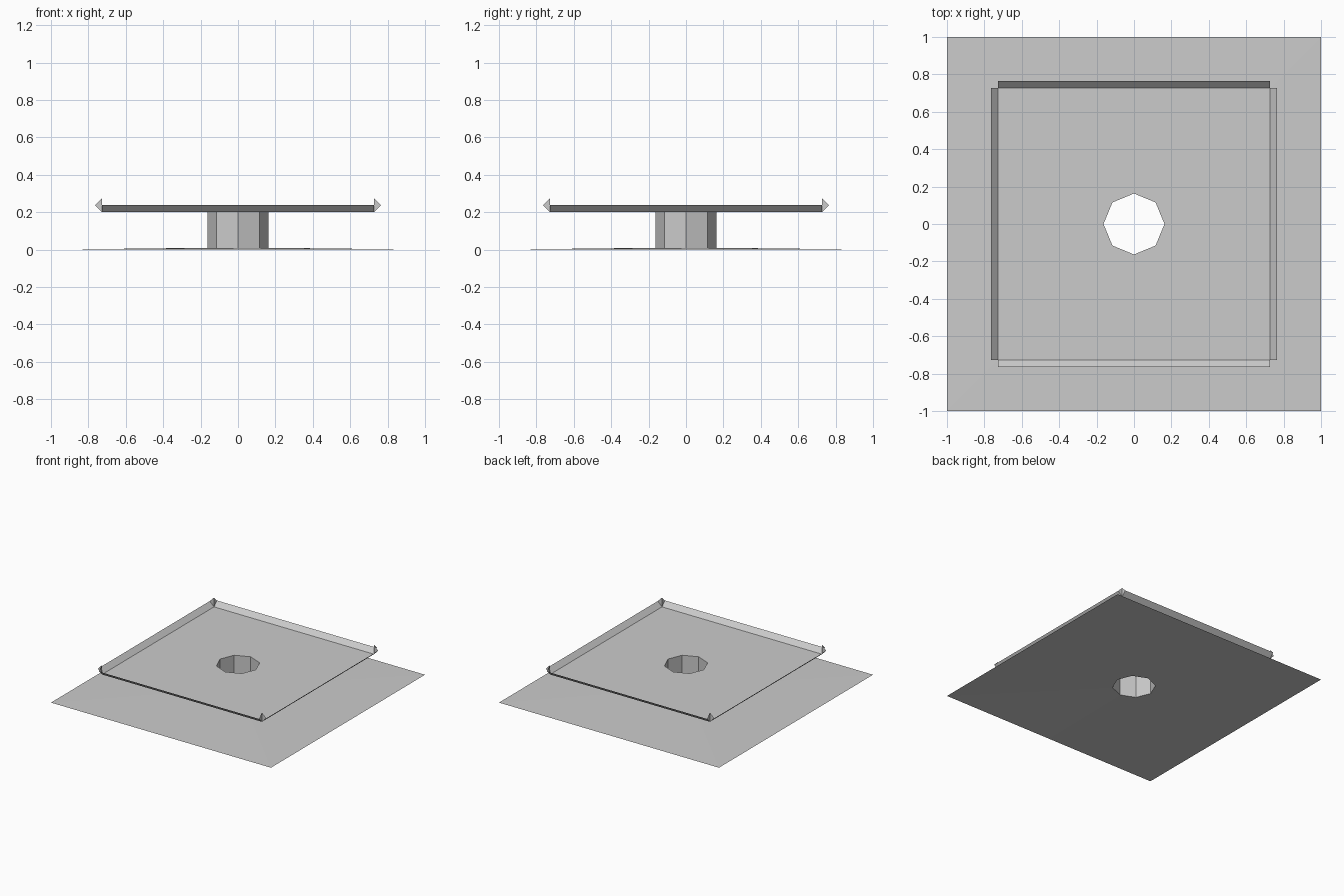
import bpy
import math
from mathutils import Matrix

cube = bpy.data.objects.get("Cube")
if cube:
    bpy.data.objects.remove(cube, do_unlink=True)

# Bare sheet metal
metal = bpy.data.materials.new("grey sheet metal")
metal.use_nodes = True
grey = (0.6, 0.6, 0.6, 1)
metal.diffuse_color = grey
metal.node_tree.nodes["Principled BSDF"].inputs["Base Color"].default_value = grey

HOLE = 0.163      # radius of the octagonal pipe
BASE = 1.0        # half width of the base sheet
RIM = 0.01        # height of the base sheet at the pipe
TRAY = 0.727      # half width of the tray
FLOOR = 0.2       # height of the tray
LIP = 0.038       # outward and upward run of the lip


def make_object(name, verts, faces):
    mesh = bpy.data.meshes.new(name)
    mesh.from_pydata(verts, [], faces)
    mesh.materials.append(metal)
    mesh.update()
    obj = bpy.data.objects.new(name, mesh)
    bpy.context.collection.objects.link(obj)
    return obj


def octagon(z):
    return [(HOLE * math.cos(i * math.pi / 4), HOLE * math.sin(i * math.pi / 4), z)
            for i in range(8)]


def square(half, z):
    # Corners and edge midpoints, in step with the octagon
    return [(half * round(math.cos(i * math.pi / 4)),
             half * round(math.sin(i * math.pi / 4)), z) for i in range(8)]


def bridge(name, first, second):
    n = len(first)
    faces = [(i, (i + 1) % n, n + (i + 1) % n, n + i) for i in range(n)]
    return make_object(name, first + second, faces)


# Base sheet rising slightly to the pipe, the pipe, and the tray floor
bridge("base_sheet", square(BASE, 0), octagon(RIM))
bridge("pipe", octagon(RIM), octagon(FLOOR))
bridge("tray_floor", square(TRAY, FLOOR), octagon(FLOOR))

# Sloping lip with an upright triangular tab at each end, on all four sides
inner, outer = TRAY, TRAY + LIP
for turn, side in enumerate(("left", "back", "right", "front")):
    spin = Matrix.Rotation(turn * math.pi / 2, 4, "Z")
    lip = make_object(side + "_lip",
                      [(inner, -inner, FLOOR), (outer, -inner, FLOOR + LIP),
                       (outer, inner, FLOOR + LIP), (inner, inner, FLOOR)],
                      [(0, 1, 2, 3)])
    lip.data.transform(spin)
    for end, y in (("start", -inner), ("finish", inner)):
        tab = make_object(f"{side}_{end}_tab",
                          [(inner, y, FLOOR), (outer, y, FLOOR + LIP),
                           (inner, y, FLOOR + 2 * LIP)],
                          [(0, 1, 2) if y < 0 else (2, 1, 0)])
        tab.data.transform(spin)
